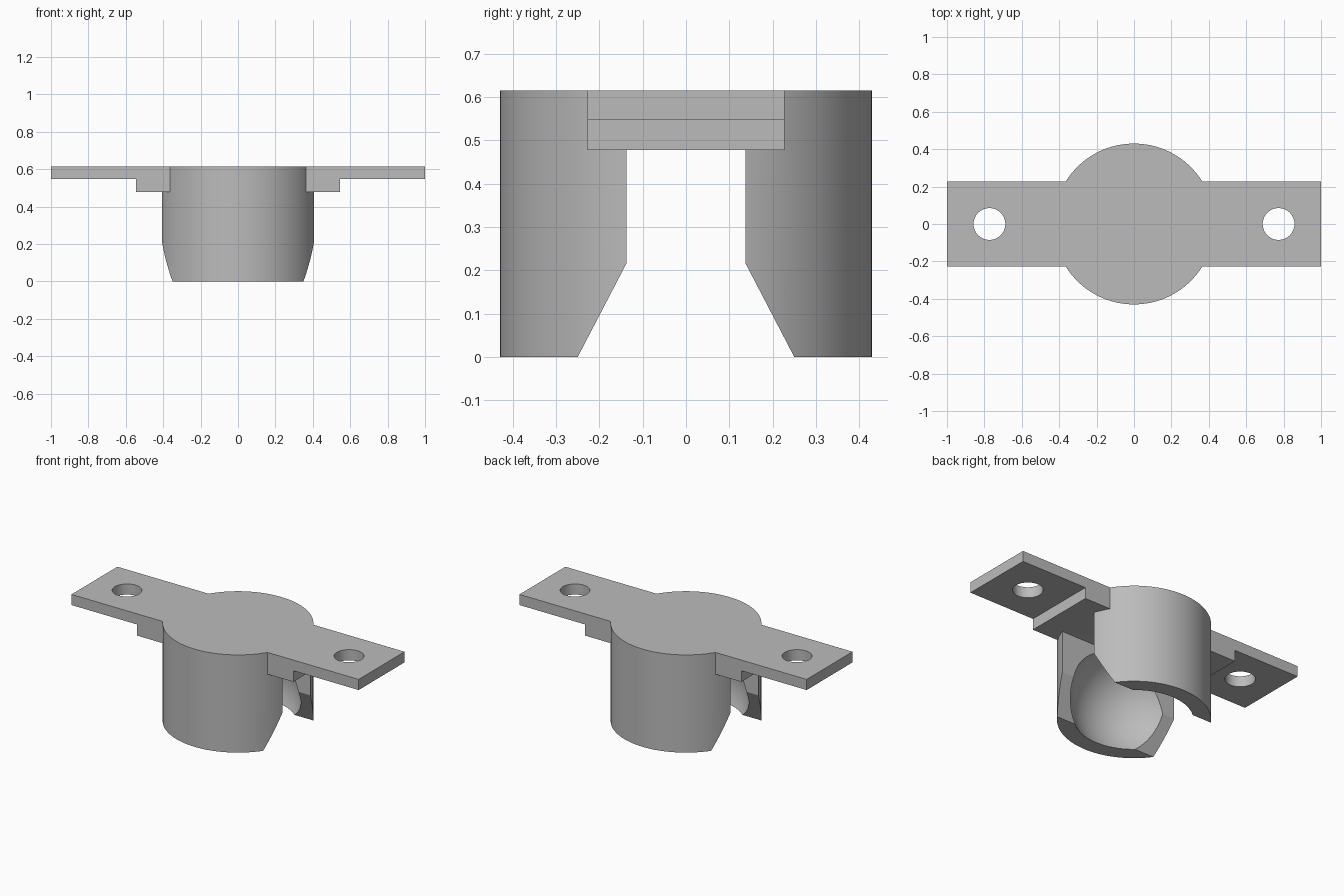
import bpy, bmesh, math

if "Cube" in bpy.data.objects:
    bpy.data.objects.remove(bpy.data.objects["Cube"])

TOP = 0.615        # upper face of the bracket
CEILING = 0.478    # roof of the slot, underside of the thick middle
ARM_UNDER = 0.548  # underside of the thin arms

grey = bpy.data.materials.new("plain grey")
grey.use_nodes = True
colour = (0.5, 0.5, 0.5, 1)
grey.diffuse_color = colour
grey.node_tree.nodes["Principled BSDF"].inputs["Base Color"].default_value = colour


def prism(name, profile, axis, half):
    """Extrude a 2D profile (u, z) along x or y, centred on the origin."""
    bm = bmesh.new()
    place = (lambda u, z: (-half, u, z)) if axis == "x" else (lambda u, z: (u, -half, z))
    face = bm.faces.new([bm.verts.new(place(u, z)) for u, z in profile])
    grown = bmesh.ops.extrude_face_region(bm, geom=[face])["geom"]
    shift = (2 * half, 0, 0) if axis == "x" else (0, 2 * half, 0)
    bmesh.ops.translate(bm, vec=shift, verts=[v for v in grown if isinstance(v, bmesh.types.BMVert)])
    bmesh.ops.recalc_face_normals(bm, faces=bm.faces)
    mesh = bpy.data.meshes.new(name)
    bm.to_mesh(mesh)
    bm.free()
    obj = bpy.data.objects.new(name, mesh)
    bpy.context.collection.objects.link(obj)
    return obj


def cylinder(name, x, radius, bottom, top, sides):
    bpy.ops.mesh.primitive_cylinder_add(vertices=sides, radius=radius, depth=top - bottom,
                                        location=(x, 0, (top + bottom) / 2))
    bpy.context.object.name = name
    return bpy.context.object


def combine(target, tool, operation):
    """Apply a boolean and discard the tool object."""
    mod = target.modifiers.new(tool.name, "BOOLEAN")
    mod.object, mod.operation, mod.solver = tool, operation, "EXACT"
    bpy.context.view_layer.objects.active = target
    bpy.ops.object.modifier_apply(modifier=mod.name)
    bpy.data.objects.remove(tool)


# Round housing with a slot that flares out at the bottom
socket = cylinder("ball_socket_bracket", 0, 0.43, 0, TOP, 128)
half_slot = [(0.137, CEILING), (0.137, 0.217), (0.25, 0), (0.276, -0.05)]
slot = prism("slot_cutter", half_slot + [(-y, z) for y, z in reversed(half_slot)], "x", 0.6)
combine(socket, slot, "DIFFERENCE")

# Mounting arms with a thicker step beside the housing
half_arm = [(0.545, CEILING), (0.545, ARM_UNDER), (1, ARM_UNDER), (1, TOP)]
arms = prism("mounting_arms", half_arm + [(-x, z) for x, z in reversed(half_arm)], "y", 0.228)
combine(socket, arms, "UNION")

# Spherical seat for the ball
bpy.ops.mesh.primitive_uv_sphere_add(segments=96, ring_count=48, radius=0.36, location=(0, 0, 0.14))
bpy.context.object.name = "ball_cutter"
combine(socket, bpy.context.object, "DIFFERENCE")

# Screw holes
for side in (-1, 1):
    combine(socket, cylinder("screw_hole_cutter", side * 0.773, 0.085, 0.4, 0.8, 64), "DIFFERENCE")

socket.data.materials.clear()
socket.data.materials.append(grey)
for poly in socket.data.polygons:
    poly.material_index = 0
bpy.ops.object.select_all(action="DESELECT")
socket.select_set(True)
bpy.context.view_layer.objects.active = socket
bpy.ops.object.shade_smooth_by_angle(angle=math.radians(25))
